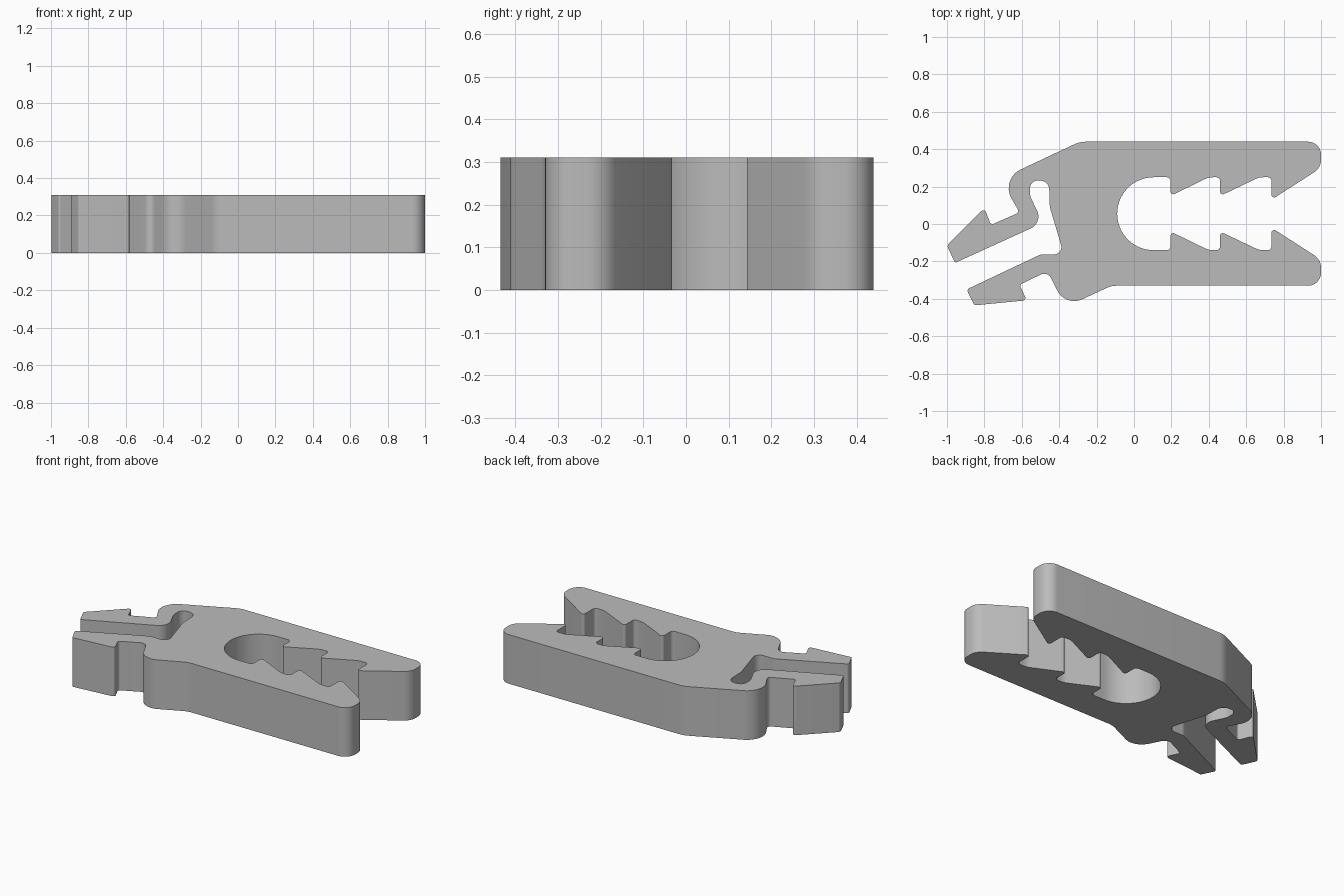
import bpy
import bmesh
import math
from mathutils import Vector

cube = bpy.data.objects.get("Cube")
if cube:
    bpy.data.objects.remove(cube, do_unlink=True)

HEIGHT = 0.31
JAW_AXIS = 0.055      # the two jaws mirror about this y


def rounded_outline(corners):
    """Turn (x, y, radius) corners into a filleted closed outline."""
    outline = []
    count = len(corners)
    for i, (x, y, radius) in enumerate(corners):
        point = Vector((x, y))
        before = Vector(corners[i - 1][:2]) - point
        after = Vector(corners[(i + 1) % count][:2]) - point
        a, b = before.normalized(), after.normalized()
        opening = a.angle(b)
        turn = math.pi - opening
        if radius == 0 or turn < 0.02:
            outline.append(point)
            continue
        # keep the fillet inside both neighbouring edges
        reach = radius / math.tan(opening / 2)
        limit = 0.499 * min(before.length, after.length)
        if reach > limit and radius < 0.1:
            reach = limit
            radius = reach * math.tan(opening / 2)
        centre = point + (a + b).normalized() * (radius / math.sin(opening / 2))
        start = point + a * reach - centre
        finish = point + b * reach - centre
        sweep = start.angle_signed(finish)
        steps = max(3, round(turn / math.radians(7)))
        for k in range(steps + 1):
            angle = -sweep * k / steps
            c, s = math.cos(angle), math.sin(angle)
            outline.append(centre + Vector((c * start.x - s * start.y,
                                            s * start.x + c * start.y)))
    return outline


def extrude_outline(name, outline, height, material):
    mesh = bpy.data.meshes.new(name)
    bm = bmesh.new()
    face = bm.faces.new([bm.verts.new((p.x, p.y, 0)) for p in outline])
    result = bmesh.ops.extrude_face_region(bm, geom=[face])
    top = [v for v in result["geom"] if isinstance(v, bmesh.types.BMVert)]
    bmesh.ops.translate(bm, verts=top, vec=(0, 0, height))
    bmesh.ops.recalc_face_normals(bm, faces=bm.faces)
    bm.to_mesh(mesh)
    bm.free()
    mesh.materials.append(material)
    obj = bpy.data.objects.new(name, mesh)
    bpy.context.collection.objects.link(obj)
    return obj


# Upper jaw: round bore, three barbed teeth, blunt nose
jaw = [(-.09, .25, .195)]
for wall, tip, ramp_end in ((.195, .15, .4), (.46, .15, .67), (.735, .13, None)):
    jaw += [(wall, .25, .02), (wall, tip, .015)]
    if ramp_end:
        jaw.append((ramp_end, .25, .1))
jaw += [(1, .3, .08), (1, .44, .08)]
lower_jaw = [(x, 2 * JAW_AXIS - y, r) for x, y, r in reversed(jaw)]

# Upper shoulder and the barbed arm hanging from it
upper_arm = [
    (-.29, .44, .15), (-.715, .24, .11), (-.612, .062, .02),
    (-.765, -.005, .015), (-.8, .085, .015), (-1, -.115, .02),
    (-.957, -.208, .01), (-.487, .006, .07),
]

# Bent slot separating the two arms
slot = [
    (-.556, .15, .06), (-.556, .232, .048), (-.455, .232, .048),
    (-.45, .09, .1), (-.375, -.163, .04), (-.5, -.163, .06),
]

# Lower barbed arm and the rounded heel behind it
lower_arm = [
    (-.895, -.35, .015), (-.853, -.435, .01), (-.573, -.408, .015),
    (-.612, -.325, .015), (-.462, -.253, .04), (-.365, -.443, .1),
    (-.12, -.33, .12),
]

grey = bpy.data.materials.new("plain grey plastic")
colour = (0.5, 0.5, 0.5, 1)
grey.diffuse_color = colour
grey.use_nodes = True
grey.node_tree.nodes["Principled BSDF"].inputs["Base Color"].default_value = colour

outline = rounded_outline(jaw + upper_arm + slot + lower_arm + lower_jaw)
clip = extrude_outline("clip_body", outline, HEIGHT, grey)

# Smooth the fillets, keep the rims crisp
bpy.ops.object.select_all(action="DESELECT")
clip.select_set(True)
bpy.context.view_layer.objects.active = clip
bpy.ops.object.shade_smooth_by_angle(angle=math.radians(30))
